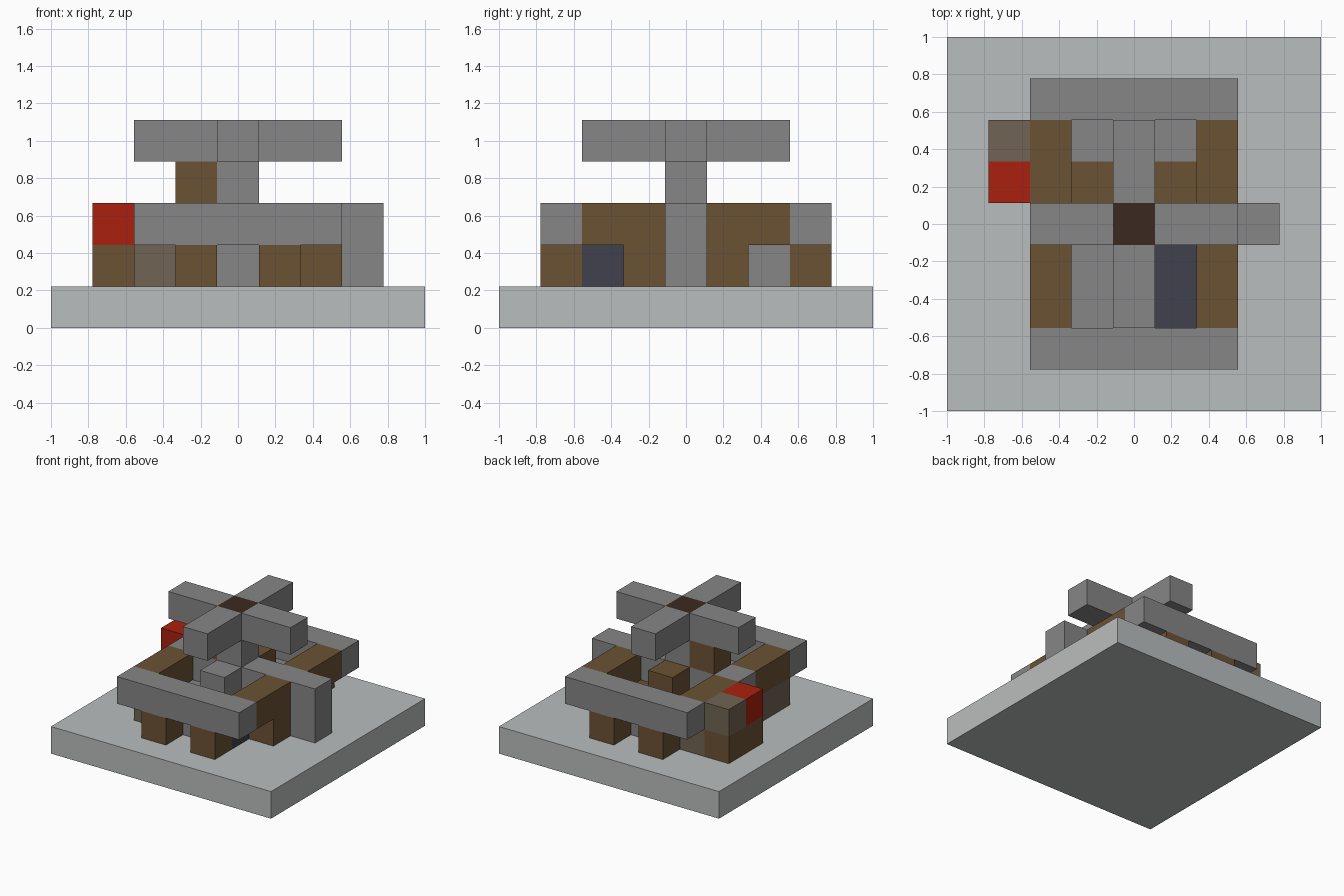
import bpy
import bmesh
from mathutils import Matrix, Vector

old = bpy.data.objects.get("Cube")
if old:
    bpy.data.objects.remove(old, do_unlink=True)

U = 2 / 9  # edge of one block


def srgb(code):
    vals = [int(code[i:i + 2], 16) / 255 for i in (0, 2, 4)]
    return [v / 12.92 if v <= 0.04045 else ((v + 0.055) / 1.055) ** 2.4 for v in vals] + [1]


def material(name, code):
    m = bpy.data.materials.new(name)
    m.use_nodes = True
    m.diffuse_color = srgb(code)
    m.node_tree.nodes["Principled BSDF"].inputs["Base Color"].default_value = srgb(code)
    return m


PALE = material("pale stone", "BABEBD")
STONE = material("grey stone", "868686")
WOOD = material("brown wood", "6B5234")
TAUPE = material("taupe", "706453")
RED = material("red", "AA210F")
SLATE = material("slate blue", "41414F")
DARK = material("dark wood", "3B2A20")


def blocks(name, mat, *spans):
    """One object of boxes, each given as first and last block (i, j, layer)."""
    bm = bmesh.new()
    for span in spans:
        lo = Vector(span[0])
        hi = Vector(span[-1])
        centre = (lo + hi) / 2 + Vector((0, 0, 0.5))
        size = hi - lo + Vector((1, 1, 1))
        bmesh.ops.create_cube(bm, size=1, matrix=Matrix.Scale(U, 4)
                              @ Matrix.Translation(centre) @ Matrix.Diagonal(size.to_4d()))
    mesh = bpy.data.meshes.new(name)
    bm.to_mesh(mesh)
    bm.free()
    mesh.materials.append(mat)
    bpy.context.collection.objects.link(bpy.data.objects.new(name, mesh))


# Ground slab
blocks("base_slab", PALE, [(-4, -4, 0), (4, 4, 0)])

# Front and back: beam on two posts
for side, j in (("front", -3), ("back", 3)):
    blocks(side + "_beam", STONE, [(-2, j, 2), (2, j, 2)])
    blocks(side + "_posts", WOOD, [(-1, j, 1)], [(1, j, 1)])

# Wooden rails along both sides
for side, i in (("right", -2), ("left", 2)):
    blocks(side + "_rails", WOOD, [(i, -2, 2), (i, -1, 2)], [(i, 1, 2), (i, 2, 2)])
blocks("left_supports", WOOD, [(2, -1, 1)], [(2, 1, 1)])
blocks("right_supports", TAUPE, [(-2, -2, 1), (-2, -1, 1)], [(-2, 1, 1), (-2, 2, 1)])

# Inner floor
blocks("front_floor", STONE, [(-1, -2, 1), (0, -1, 1)])
blocks("slate_floor", SLATE, [(1, -2, 1), (1, -1, 1)])
blocks("back_floor", STONE, [(-1, 2, 1), (1, 2, 1)])
blocks("wood_floor", WOOD, [(-1, 1, 1), (1, 1, 1)])

# Central wall with end column and hub blocks
blocks("middle_wall", STONE, [(-2, 0, 1), (3, 0, 2)])
blocks("front_hub_block", STONE, [(0, -1, 2)])
blocks("back_hub_block", WOOD, [(0, 1, 2)])

# Mast and cross-shaped top
blocks("mast", STONE, [(0, 0, 3)])
blocks("mast_bracket", WOOD, [(-1, 0, 3)])
blocks("top_cap", DARK, [(0, 0, 4)])
blocks("top_arms", STONE, [(-2, 0, 4), (-1, 0, 4)], [(1, 0, 4), (2, 0, 4)],
       [(0, -2, 4), (0, -1, 4)], [(0, 1, 4), (0, 2, 4)])

# Side annex
blocks("annex_base", WOOD, [(-3, 1, 1), (-3, 2, 1)])
blocks("annex_light", RED, [(-3, 1, 2)])
blocks("annex_top", TAUPE, [(-3, 2, 2)])
